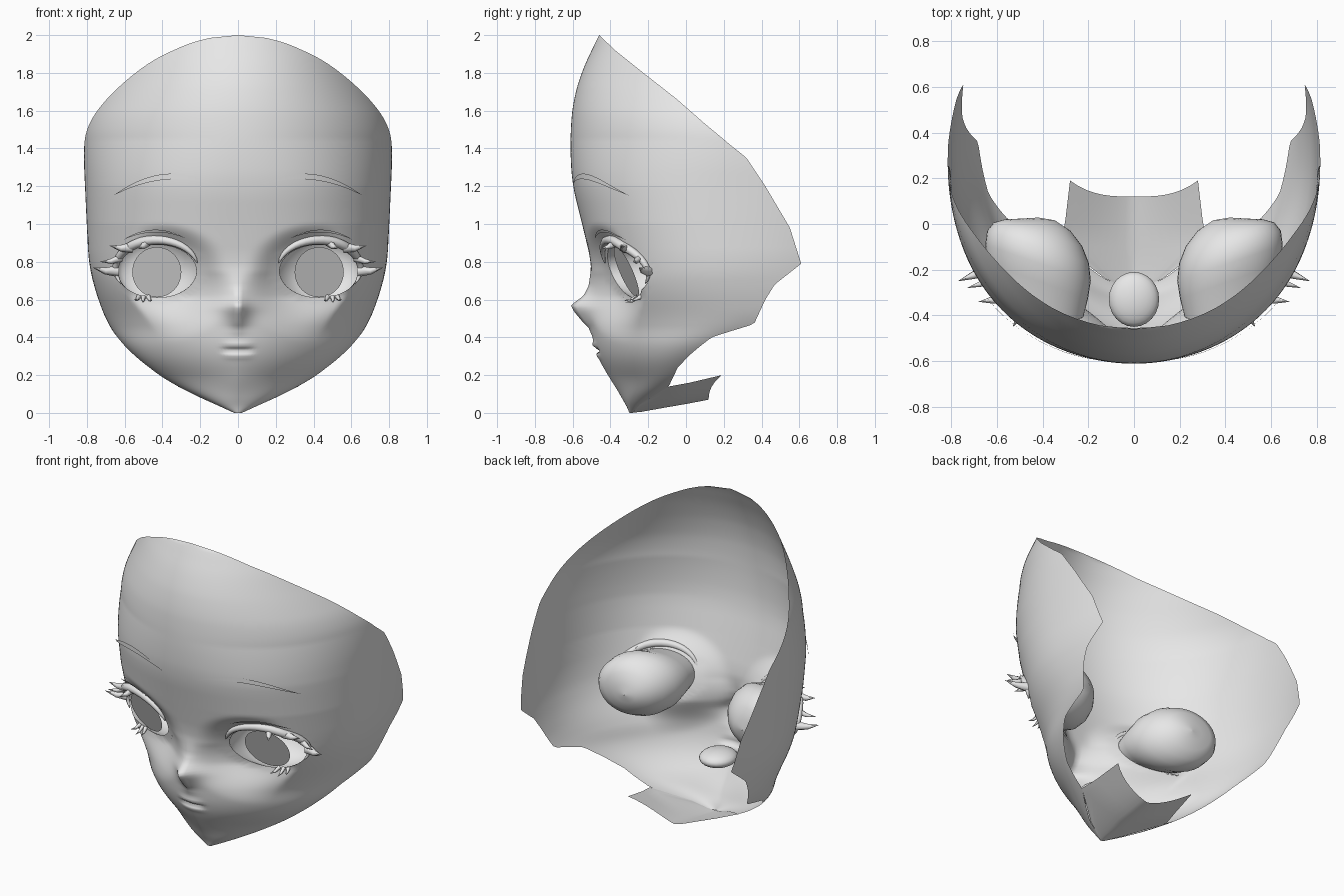
import bpy, bmesh, math
from mathutils import Vector

if "Cube" in bpy.data.objects:
    bpy.data.objects.remove(bpy.data.objects["Cube"])

grey = bpy.data.materials.new("plain_grey")
grey.diffuse_color = (0.8, 0.8, 0.8, 1)
grey.use_nodes = True
grey.node_tree.nodes["Principled BSDF"].inputs["Base Color"].default_value = grey.diffuse_color

# Head shell rows: height, front y, ellipse centre y, half width, rear edge y
ROWS = [(0, -.30, -.28, .02, -.28), (.05, -.32, -.24, .13, -.24), (.14, -.375, -.09, .335, -.09),
        (.24, -.44, 0, .475, -.05), (.32, -.48, .06, .575, .03), (.40, -.495, .2, .645, .13),
        (.47, -.505, .31, .69, .36), (.60, -.505, .3, .74, .42), (.68, -.5, .27, .765, .47),
        (.79, -.5, .27, .79, .61), (.98, -.545, .27, .80, .55), (1.2, -.6, .27, .81, .42),
        (1.35, -.612, .27, .817, .32), (1.53, -.61, .27, .81, .1), (1.66, -.595, .27, .75, -.05),
        (1.8, -.555, .27, .68, -.23), (1.92, -.5, .27, .64, -.38), (2, -.46, .27, .6, -.46)]
BOXY = [(.45, 2), (.75, 2.15), (1.0, 2.25), (1.2, 2.2), (1.45, 2), (2, 1.97)]
NOSE = [(.40, 0), (.45, .015), (.47, .035), (.54, .09), (.57, .105), (.62, .04), (.67, .015), (.78, 0)]
LIPS = [(.28, 0), (.31, .010), (.325, -.02), (.335, -.02), (.35, .012), (.39, 0)]
EX, EZ, RX, RZ = .43, .75, .21, .14      # eye opening


def interp(table, z):
    if z <= table[0][0]:
        return table[0][1:]
    for a, b in zip(table, table[1:]):
        if z <= b[0]:
            t = (z - a[0]) / (b[0] - a[0])
            return tuple(p + (q - p) * t for p, q in zip(a[1:], b[1:]))
    return table[-1][1:]


def row(z):
    k = max(0, min(.075, z, 2 - z))
    s = [interp(ROWS, z + d / 4 * k) for d in range(-4, 5)]
    f, c, w, e = [sum(q) / 9 for q in zip(*s)]
    return f, c, w, interp(ROWS, z)[3]


def smooth(t):
    t = max(0, min(1, t))
    return t * t * (3 - 2 * t)


def front(x, z, f, c, s):
    """Front half: plan curve with muzzle taper, eye sockets, nose and lips."""
    s = min(1, s)
    p = interp(BOXY, z)[0]
    y = c - (c - f) * (1 - s ** p) ** (1 / p)
    g = smooth((z - .04) / .16) * smooth((.72 - z) / .32)
    y += .042 * g * (2 * s * math.sqrt(1 - s * s)) ** 1.3
    d = math.hypot((x - EX) / RX, (z - EZ) / RZ)
    reach = 1.85 + .9 * max(0, min(1, (EZ - z) / RZ / max(d, .1)))
    plane = -.325 + .35 * (x - EX) - .38 * (max(z, EZ - RZ) - EZ)
    y += max(0, plane - y) * smooth((reach - d) / (reach - 1))
    w = .04 + .02 * max(0, 1 - abs(z - .55) / .1)
    return (y - interp(NOSE, z)[0] * math.exp(-(abs(x) / w) ** 1.35)
            - interp(LIPS, z)[0] * math.exp(-(x / .075) ** 4))


def face_y(x, z):
    f, c, w, e = row(z)
    return front(x, z, f, c, min(.999, abs(x) / w))


def finish(name, bm, mirror=True):
    me = bpy.data.meshes.new(name)
    bm.to_mesh(me)
    bm.free()
    for p in me.polygons:
        p.use_smooth = True
    me.materials.append(grey)
    ob = bpy.data.objects.new(name, me)
    bpy.context.collection.objects.link(ob)
    if mirror:
        m = ob.modifiers.new("mirror", 'MIRROR')
        m.merge_threshold = .0005
    return ob


def grid(bm, rows, closed=False):
    vs = [[bm.verts.new(p) for p in r] for r in rows]
    for a, b in zip(vs, vs[1:]):
        n = len(a)
        for j in range(n if closed else n - 1):
            k = (j + 1) % n
            bm.faces.new((a[j], a[k], b[k], b[j]))


def tube(bm, pts, radii, n=8):
    pts = [Vector(p) for p in pts]
    rings = []
    for i, p in enumerate(pts):
        d = (pts[min(i + 1, len(pts) - 1)] - pts[max(i - 1, 0)]).normalized()
        u = d.cross(Vector((0, 1, .01))).normalized()
        v = d.cross(u)
        rings.append([p + (u * math.cos(a) + v * math.sin(a)) * radii[i]
                      for a in (2 * math.pi * k / n for k in range(n))])
    grid(bm, rings, True)


# Face shell, open at the back, with eye openings
bm = bmesh.new()
rows = []
NR, NC = 134, 50
for i in range(NR + 1):
    z = 2 * i / NR
    f, c, w, e = row(z)
    end = math.acos(max(-1, min(1, (c - e) / (c - f))))
    line = []
    for j in range(NC + 1):
        a = end * j / NC
        s, y = math.sin(a), c - (c - f) * math.cos(a)
        if a > math.pi / 2:
            line.append((w * (1 - .5 * (1 - s)), y, z))
        else:
            line.append((w * s, front(w * s, z, f, c, s), z))
    rows.append(line)
grid(bm, rows)


def eye_d(v):
    return math.hypot((v.co.x - EX) / RX, (v.co.z - EZ) / RZ) if v.co.y < .1 else 9


bmesh.ops.delete(bm, geom=[v for v in bm.verts if eye_d(v) < 1], context='VERTS')
for v in bm.verts:
    d = eye_d(v)
    if v.is_boundary and d < 1.6:
        x, z = EX + (v.co.x - EX) / d, EZ + (v.co.z - EZ) / d
        v.co = (x, face_y(x, z), z)
bmesh.ops.remove_doubles(bm, verts=bm.verts, dist=.0005)
finish("face", bm)

# Underside of the chin
bm = bmesh.new()
mid = [(-.30, 0), (-.24, .005), (-.1, .03), (0, .047), (.12, .07)]
out = [(.02, -.28, 0), (.125, -.24, .05), (.32, -.09, .14), (.3, .02, .16), (.28, .19, .2)]
rows = []
for (y, z), (ox, oy, oz) in zip(mid, out):
    p = 3 if y > .1 else 2
    rows.append([(ox * t, y + (oy - y) * t ** p, z + (oz - z) * t ** 1.3)
                 for t in (k / 8 for k in range(9))])
grid(bm, rows[::-1])
finish("under_chin", bm)

# Eye bowls: x scale, z scale, y, tilt for each ring behind the lid
bm = bmesh.new()
N = 40
ang = [2 * math.pi * k / N for k in range(N)]
rim = [(EX + RX * math.cos(a), EZ + RZ * math.sin(a)) for a in ang]
rings = [[(x, face_y(x, z), z) for x, z in rim]]
for sx, sz, y, tilt in [(1.04, 1.18, -.25, .36), (1.1, 1.4, -.17, .34), (1.06, 1.37, -.1, .32),
                        (.92, 1.18, -.045, .27), (.68, .85, -.005, .18), (.35, .4, .02, .05), (.01, .01, .028, 0)]:
    rings.append([(EX - .01 + (x - EX) * sx, y + tilt * (x - EX) * sx,
                   EZ + .012 * min(1, sz) + (z - EZ) * sz) for x, z in rim])
grid(bm, rings, True)
finish("eye_bowl", bm)

# Iris discs, tilted
bm = bmesh.new()
pts = [(EX + .13 * math.cos(a), .745 + .133 * math.sin(a)) for a in ang]
bm.faces.new([bm.verts.new((x, -.315 + .28 * (x - EX) - .42 * (z - .745), z)) for x, z in pts])
finish("iris", bm)

# Upper lash band and its spikes
bm = bmesh.new()
pts, rad = [], []
for k in range(25):
    t = k / 24
    a = math.radians(168 - 198 * t)
    x, z = EX + RX * 1.04 * math.cos(a), EZ + .012 + RZ * 1.1 * math.sin(a)
    pts.append((x, face_y(x, z) - .012, z))
    rad.append(.003 + .022 * math.sin(math.pi * t) ** .7)
tube(bm, pts, rad)


def spike(x, z, tip, r):
    a, b = Vector((x, face_y(x, z), z)), Vector(tip)
    m = (a + b) / 2 + Vector((0, 0, -.008))
    tube(bm, [a, m, b], [r, r * .6, .0005], 6)


spike(.48, .905, (.53, -.45, .87), .025)
spike(.56, .875, (.68, -.34, .885), .03)
spike(.62, .82, (.73, -.28, .80), .022)
spike(.64, .75, (.77, -.25, .77), .03)
finish("upper_lashes", bm)

# Lower lashes
bm = bmesh.new()
for x, tip in [(.475, (.455, -.33, .595)), (.50, (.505, -.32, .585)), (.525, (.55, -.30, .60))]:
    spike(x, .615, tip, .013)
finish("lower_lashes", bm)


# Thin crescent plates for brows and lid creases
def crescent(name, x0, x1, z0, z1, low, high, off0, off1):
    bm = bmesh.new()
    rows = [[], []]
    for k in range(21):
        t = k / 20
        x, arch = x0 + (x1 - x0) * t, 4 * t * (1 - t)
        for r, h in zip(rows, (low, high)):
            z = z0 + (z1 - z0) * t + h * arch
            r.append((x, face_y(x, z) - off0 - (off1 - off0) * t ** 3, z))
    grid(bm, rows)
    bmesh.ops.remove_doubles(bm, verts=bm.verts, dist=.0003)
    finish(name, bm)


crescent("eyebrow", .12, .66, 1.205, 1.15, .057, .087, .006, .03)
crescent("lid_crease", .28, .61, .925, .915, .036, .05, .01, .03)

# Mouth pouch behind the lips
bm = bmesh.new()
bmesh.ops.create_uvsphere(bm, u_segments=24, v_segments=12, radius=1)
for v in bm.verts:
    v.co = (v.co.x * .11, -.33 + v.co.y * .12, .33 + v.co.z * .05)
finish("mouth_pouch", bm, False)
